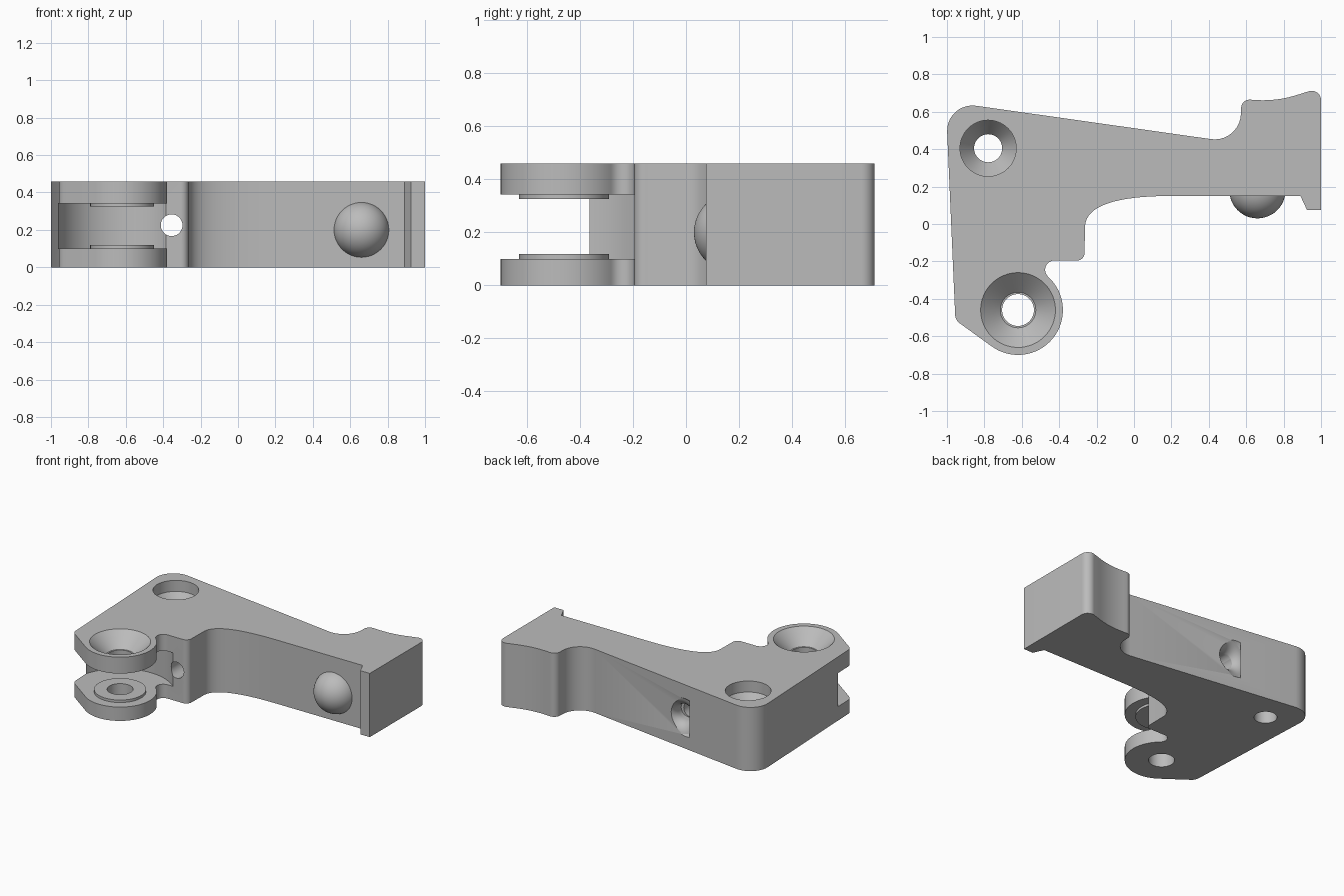
import bpy, bmesh
from math import sin, cos, tan, pi, radians
from mathutils import Vector, Matrix

if "Cube" in bpy.data.objects:
    bpy.data.objects.remove(bpy.data.objects["Cube"])

H = 0.46
grey = bpy.data.materials.new("plain_grey")
grey.use_nodes = True
grey.diffuse_color = (0.5, 0.5, 0.5, 1)
grey.node_tree.nodes["Principled BSDF"].inputs["Base Color"].default_value = (0.5, 0.5, 0.5, 1)


def make(name, bm):
    bmesh.ops.recalc_face_normals(bm, faces=bm.faces)
    me = bpy.data.meshes.new(name)
    bm.to_mesh(me)
    bm.free()
    me.materials.append(grey)
    ob = bpy.data.objects.new(name, me)
    bpy.context.collection.objects.link(ob)
    return ob


def activate(ob):
    bpy.ops.object.select_all(action='DESELECT')
    ob.select_set(True)
    bpy.context.view_layer.objects.active = ob


def smooth(ob):
    activate(ob)
    bpy.ops.object.shade_smooth_by_angle(angle=radians(30))


def lathe(name, profile, place, ring=False, n=64):
    """Solid of revolution from (radius, z) pairs; ring closes the profile on itself."""
    bm = bmesh.new()
    rows = [[bm.verts.new((r * cos(2 * pi * i / n), r * sin(2 * pi * i / n), z))
             for i in range(n)] for r, z in profile]
    pairs = list(zip(rows, rows[1:]))
    if ring:
        pairs.append((rows[-1], rows[0]))
    else:
        bm.faces.new(rows[0])
        bm.faces.new(rows[-1])
    for a, b in pairs:
        for i in range(n):
            j = (i + 1) % n
            bm.faces.new((a[i], a[j], b[j], b[i]))
    bm.transform(place)
    return make(name, bm)


def fillet(corners, steps=10):
    """Round each (x, y, radius) corner of a closed outline."""
    out = []
    for k, (x, y, r) in enumerate(corners):
        p = Vector((x, y))
        if r == 0:
            out.append(p)
            continue
        a = (Vector(corners[k - 1][:2]) - p).normalized()
        b = (Vector(corners[(k + 1) % len(corners)][:2]) - p).normalized()
        half = a.angle(b) / 2
        centre = p + (a + b).normalized() * (r / sin(half))
        start = p + a * (r / tan(half)) - centre
        sweep = start.angle_signed(p + b * (r / tan(half)) - centre)
        for i in range(steps + 1):
            out.append(centre + Matrix.Rotation(-sweep * i / steps, 2) @ start)
    return out


# Outline of the arm, going round from the lip at the end of the arm
hinge = Vector((-0.62, -0.46))
corners = [(1, 0.075, 0), (1, 0.73, 0.05), (0.76, 0.655, 0.6), (0.575, 0.668, 0.045),
           (0.565, 0.432, 0.14), (-1.006, 0.655, 0.135), (-0.955, -0.514, 0.06)]
for i in range(33):
    t = radians(234 + 173 * i / 32)
    corners.append((hinge.x + 0.24 * cos(t), hinge.y + 0.24 * sin(t), 0))
corners += [(-0.551, -0.195, 0.05), (-0.265, -0.195, 0.04)]
p0, p1, p2 = Vector((-0.262, -0.01)), Vector((-0.25, 0.15)), Vector((0.2, 0.15))
for i in range(17):
    t = i / 16
    p = p0 * (1 - t) ** 2 + p1 * 2 * t * (1 - t) + p2 * t * t
    corners.append((p.x, p.y, 0))
corners += [(0.89, 0.15, 0), (0.925, 0.075, 0)]

bm = bmesh.new()
base = bm.faces.new([bm.verts.new((p.x, p.y, 0)) for p in fillet(corners)])
top = bmesh.ops.extrude_face_region(bm, geom=[base])["geom"]
bmesh.ops.translate(bm, vec=(0, 0, H), verts=[v for v in top if isinstance(v, bmesh.types.BMVert)])
body = make("bracket_body", bm)

# Cutters: hinge slot, hinge bore, mounting hole, cross bore and its flared mouth
at_hinge = Matrix.Translation((hinge.x, hinge.y, 0))
along_y = Matrix.Rotation(-pi / 2, 4, 'X')
mouth = Matrix.Translation((-0.355, 0.563, 0.225)) @ Matrix.Rotation(radians(8.1), 4, 'Z') @ along_y
flare = [(0.06, -0.12)]
flare += [(0.06 + 0.085 * (1 - cos(a)), -0.085 + 0.085 * sin(a))
          for a in [radians(10 * i) for i in range(9)]]
flare += [(0.15, 0.02)]
cutters = [
    lathe("slot_cutter", [(0.355, 0.1), (0.355, 0.342)], at_hinge, n=96),
    lathe("hinge_bore_cutter", [(0.085, -0.1), (0.085, 0.36), (0.095, 0.36), (0.2, H), (0.2, 0.6)], at_hinge),
    lathe("mount_hole_cutter", [(0.075, -0.1), (0.075, 0.28), (0.15, 0.38), (0.15, 0.6)],
          Matrix.Translation((-0.78, 0.405, 0))),
    lathe("cross_bore_cutter", [(0.058, -0.3), (0.058, 0.8)],
          Matrix.Translation((-0.355, 0, 0.225)) @ along_y),
    lathe("bore_mouth_cutter", flare, mouth),
]
for c in cutters:
    c.hide_render = True
    mod = body.modifiers.new(c.name, 'BOOLEAN')
    mod.operation = 'DIFFERENCE'
    mod.solver = 'EXACT'
    mod.object = c
    activate(body)
    bpy.ops.object.modifier_apply(modifier=mod.name)
    bpy.data.objects.remove(c)
smooth(body)

# Raised washers facing each other inside the slot
for name, low, high in (("lower_washer", 0.098, 0.118), ("upper_washer", 0.325, 0.344)):
    smooth(lathe(name, [(0.085, low), (0.17, low), (0.17, high), (0.085, high)], at_hinge, ring=True))

# Rounded stop button on the front of the arm
bm = bmesh.new()
bmesh.ops.create_uvsphere(bm, u_segments=48, v_segments=24, radius=0.15,
                          matrix=Matrix.Translation((0.66, 0.18, 0.2)) @ along_y)
smooth(make("stop_button", bm))
